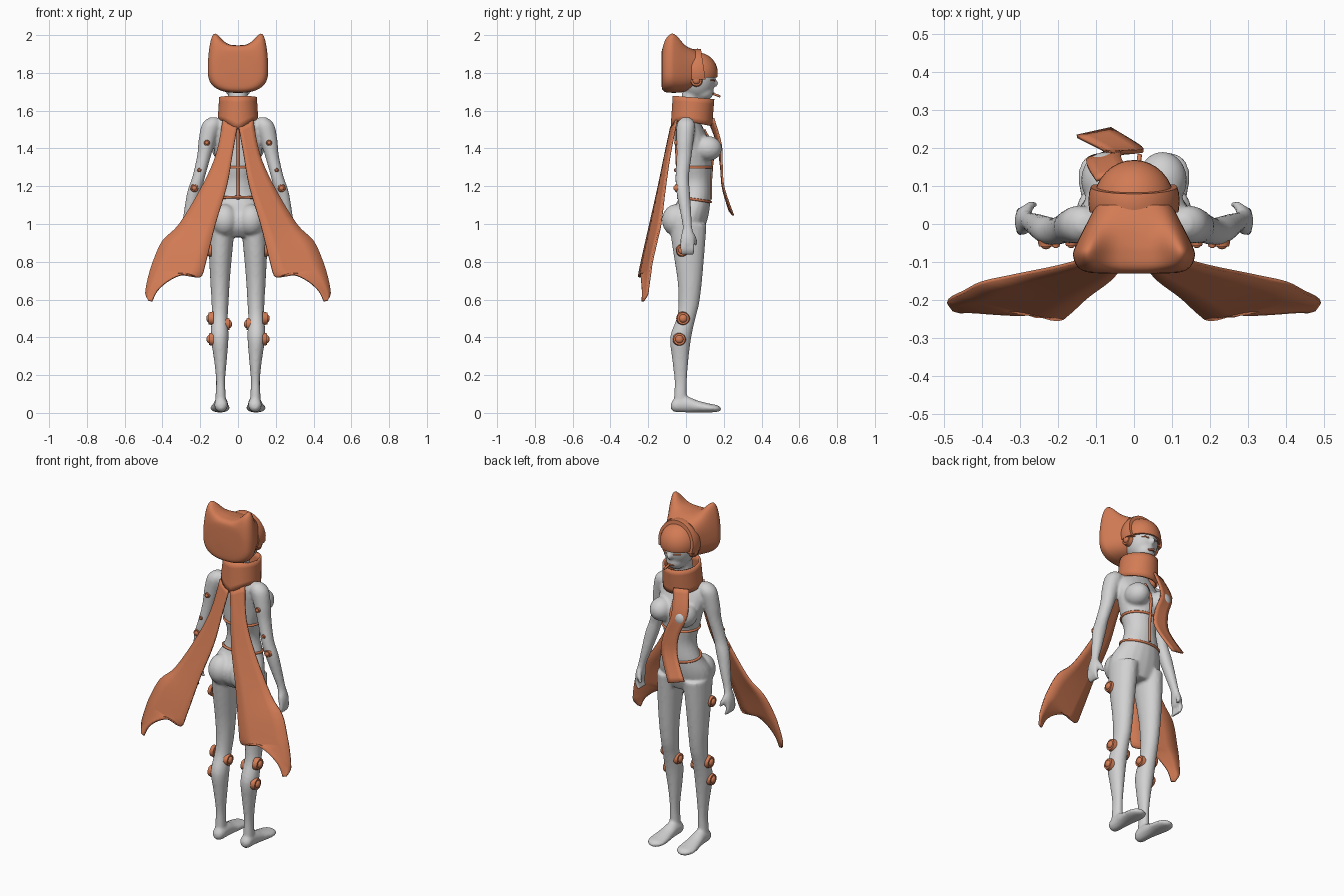
import bpy, bmesh, math
from mathutils import Vector, Matrix

cube = bpy.data.objects.get("Cube")
if cube:
    bpy.data.objects.remove(cube, do_unlink=True)


def material(name, rgb):
    mat = bpy.data.materials.new(name)
    mat.use_nodes = True
    mat.diffuse_color = (*rgb, 1)
    mat.node_tree.nodes["Principled BSDF"].inputs["Base Color"].default_value = (*rgb, 1)
    return mat


GREY = material("light grey", (.64, .64, .64))
ORANGE = material("burnt orange", (.65, .2, .09))


def spline(rows, steps=4):
    """Catmull-Rom interpolation through rows of numbers."""
    out = []
    for i in range(len(rows) - 1):
        a, b, c, d = (rows[max(0, min(len(rows) - 1, i + j))] for j in (-1, 0, 1, 2))
        for k in range(steps):
            t = k / steps
            out.append(tuple(q + .5 * t * (r - p + t * (2*p - 5*q + 4*r - s + t * (3*(q - r) + s - p)))
                             for p, q, r, s in zip(a, b, c, d)))
    return out + [tuple(rows[-1])]


def skin(bm, rows, closed=True, caps=True):
    """Bridge successive rows of points with quads."""
    grid = [[bm.verts.new(p) for p in row] for row in rows]
    n = len(grid[0])
    for a, b in zip(grid, grid[1:]):
        for i in range(n if closed else n - 1):
            j = (i + 1) % n
            bm.faces.new((a[i], a[j], b[j], b[i]))
    if closed and caps:
        bm.faces.new(grid[0])
        bm.faces.new(grid[-1])


def limb(bm, rings, side=1, upright=True, n=20):
    """Elliptical loft; each ring is x, y, z and two radii."""
    rows = []
    for x, y, z, a, b in spline(rings):
        circle = [(math.cos(i * math.tau / n) * a, math.sin(i * math.tau / n) * b) for i in range(n)]
        rows.append([(side * (x + u), y + (v if upright else 0), z + (0 if upright else v))
                     for u, v in circle])
    skin(bm, rows)


def ball(bm, loc, radii):
    m = Matrix.Translation(loc) @ Matrix.Diagonal((*radii, 1))
    bmesh.ops.create_uvsphere(bm, u_segments=32, v_segments=20, radius=1, matrix=m)


def cut(bm, co, away):
    """Remove everything on the side the normal points to and close the hole."""
    res = bmesh.ops.bisect_plane(bm, geom=bm.verts[:] + bm.edges[:] + bm.faces[:],
                                 plane_co=co, plane_no=away, clear_outer=True)
    edges = [e for e in res["geom_cut"] if isinstance(e, bmesh.types.BMEdge)]
    bmesh.ops.edgeloop_fill(bm, edges=edges)


def finish(name, bm, mat, angle=40, thickness=0):
    bmesh.ops.recalc_face_normals(bm, faces=bm.faces[:])
    mesh = bpy.data.meshes.new(name)
    bm.to_mesh(mesh)
    bm.free()
    obj = bpy.data.objects.new(name, mesh)
    bpy.context.collection.objects.link(obj)
    mesh.materials.append(mat)
    bpy.ops.object.select_all(action='DESELECT')
    obj.select_set(True)
    bpy.context.view_layer.objects.active = obj
    bpy.ops.object.shade_smooth_by_angle(angle=math.radians(angle))
    if thickness:
        solid = obj.modifiers.new("thickness", 'SOLIDIFY')
        solid.thickness, solid.offset = thickness, 0
    return obj


def tube(name, points, radius, cyclic=False):
    curve = bpy.data.curves.new(name, 'CURVE')
    curve.dimensions = '3D'
    curve.bevel_depth, curve.bevel_resolution, curve.use_fill_caps = radius, 2, True
    line = curve.splines.new('POLY')
    line.points.add(len(points) - 1)
    for p, co in zip(line.points, points):
        p.co = (*co, 1)
    line.use_cyclic_u = cyclic
    curve.materials.append(ORANGE)
    bpy.context.collection.objects.link(bpy.data.objects.new(name, curve))


def button(name, loc, direction, r):
    """Rimmed disc with a domed centre."""
    bm = bmesh.new()
    m = Matrix.Translation(loc) @ Vector(direction).to_track_quat('Z', 'Y').to_matrix().to_4x4()
    bmesh.ops.create_cone(bm, cap_ends=True, segments=20, radius1=r, radius2=r * .85, depth=r * .7, matrix=m)
    dome = m @ Matrix.Translation((0, 0, r * .3)) @ Matrix.Diagonal((.6, .6, .4, 1))
    bmesh.ops.create_uvsphere(bm, u_segments=16, v_segments=10, radius=r, matrix=dome)
    finish(name, bm, ORANGE)


# Body: overlapping lofts fused into one smooth skin
TORSO = [(0, .03, 1.7, .05, .05), (0, .02, 1.6, .055, .055), (0, .01, 1.56, .1, .06),
         (0, .02, 1.5, .14, .075), (0, .045, 1.4, .13, .095), (0, .045, 1.3, .105, .09),
         (0, .05, 1.22, .09, .08), (0, .045, 1.13, .115, .085), (0, .01, 1.05, .15, .11),
         (0, 0, .98, .15, .1), (0, .01, .93, .1, .07)]
LEG = [(.085, .01, 1, .07, .1), (.092, .015, .85, .062, .083), (.095, .02, .7, .052, .065),
       (.095, .015, .58, .045, .055), (.097, 0, .5, .043, .05), (.097, -.028, .4, .047, .056),
       (.093, -.03, .28, .034, .043), (.092, -.028, .17, .024, .033),
       (.092, -.03, .08, .028, .034), (.092, -.03, .03, .027, .034)]
FOOT = [(.09, -.08, .035, .015, .015), (.09, -.06, .04, .033, .035), (.09, 0, .045, .037, .043),
        (.093, .06, .034, .044, .032), (.095, .12, .026, .052, .024), (.095, .165, .023, .042, .018),
        (.095, .185, .02, .015, .008)]
ARM = [(.13, 0, 1.565, .02, .02), (.14, 0, 1.53, .05, .048), (.162, -.005, 1.45, .046, .046),
       (.18, -.01, 1.36, .037, .04), (.208, -.02, 1.25, .034, .036), (.232, -.015, 1.17, .037, .036),
       (.262, 0, 1.05, .027, .029), (.28, .008, .98, .021, .025), (.29, .008, .93, .022, .038),
       (.295, .008, .89, .018, .038)]
bm = bmesh.new()
limb(bm, TORSO)
ball(bm, (0, .06, 1.775), (.088, .096, .115))
ball(bm, (0, .085, 1.7), (.056, .062, .05))
ball(bm, (0, .154, 1.745), (.013, .017, .02))
for s in (1, -1):
    limb(bm, LEG, s)
    limb(bm, FOOT, s, upright=False)
    limb(bm, ARM, s)
    ball(bm, (s * .075, .115, 1.4), (.064, .075, .066))
    ball(bm, (s * .07, -.05, 1.02), (.072, .077, .085))
    for i in range(4):
        y = -.02 + i * .018
        limb(bm, [(.295, y, .91, .012, .011), (.298, y, .87, .012, .011), (.285, y, .838, .01, .009)], s)
    limb(bm, [(.285, .03, .95, .014, .014), (.272, .048, .915, .012, .012), (.262, .05, .885, .01, .01)], s)
body = finish("body", bm, GREY)
remesh = body.modifiers.new("fuse", 'REMESH')
remesh.mode, remesh.voxel_size, remesh.use_smooth_shade = 'VOXEL', .008, True
relax = body.modifiers.new("relax", 'SMOOTH')
relax.factor, relax.iterations = .5, 5

# Body straps following the torso sections
span = [r for r in spline(TORSO) if 1.13 <= r[2] <= 1.5]
tube("back_strap", [(0, r[1] - r[4], r[2]) for r in span], .008)
tube("front_strap", [(0, r[1] + r[4], r[2]) for r in span], .008)
for name, ring, tilt in (("chest_strap", TORSO[5], 0), ("waist_strap", TORSO[7], .15)):
    _, y, z, a, b = ring
    angles = [i * math.tau / 40 for i in range(40)]
    tube(name, [(a * math.cos(t), y + b * math.sin(t), z - tilt * b * math.sin(t)) for t in angles], .007, True)

# Hood with two swept points
def hood_ring(y, w, h, ear, n=64):
    ring = []
    for i in range(n):
        t = i * math.tau / n
        c, s = math.cos(t), math.sin(t)
        x = math.copysign(abs(c) ** (.6 if s > 0 else .8), c) * w
        z = 1.82 + math.copysign(abs(s) ** .7, s) * .125 * h
        ring.append((x, y, z + (ear * math.sin(2 * t) ** 2 if s > 0 else 0)))
    return ring


bm = bmesh.new()
HOOD = [(.05, .1, .8, 0), (0, .125, .95, .02), (-.05, .15, 1, .075), (-.08, .16, 1, .085),
        (-.11, .15, .97, .055), (-.126, .125, .85, .01), (-.13, .08, .6, 0)]
skin(bm, [hood_ring(*r) for r in spline(HOOD)])
finish("hood", bm, ORANGE, 50)

# Cap and the band behind it
bm = bmesh.new()
ball(bm, (0, .06, 1.8), (.105, .108, .108))
cut(bm, (0, 0, 1.775), (0, 0, -1))
finish("cap", bm, ORANGE)
bm = bmesh.new()
ball(bm, (0, .06, 1.8), (.12, .12, .128))
for co, away in (((0, 0, 1.765), (0, 0, -1)), ((0, .03, 0), (0, -1, 0)), ((0, .098, 1.8), (0, 1, .15))):
    cut(bm, co, away)
finish("cap_band", bm, ORANGE)

# Scarf collar, dipping to a point at the back
def collar_ring(f, n=48):
    ring = []
    for i in range(n):
        t = i * math.tau / n
        x, y = (.094 + .008 * f) * math.cos(t), .104 * math.sin(t)
        dip = .06 * max(0, 1 - abs(x) / .09) if y < 0 else 0
        ring.append((x, .04 - .012 * f + y, 1.67 - .08 * y - f * (.13 + .12 * y + dip)))
    return ring


bm = bmesh.new()
skin(bm, [collar_ring(i / 5) for i in range(6)], caps=False)
finish("scarf_collar", bm, ORANGE, 50, .012)


def ribbon(name, rows, side=1):
    """Cloth strip between two edges; each row is both edge points."""
    bm = bmesh.new()
    strip = []
    for r in spline(rows):
        a, b = Vector(r[:3]), Vector(r[3:])
        strip.append([(side * p.x, p.y, p.z) for p in (a.lerp(b, k / 4) for k in range(5))])
    skin(bm, strip, closed=False)
    finish(name, bm, ORANGE, 50, .01)


ribbon("scarf_tail", [(-.1, .115, 1.56, -.02, .145, 1.56), (-.125, .165, 1.43, -.035, .185, 1.42),
                      (-.08, .185, 1.3, .01, .19, 1.3), (-.08, .195, 1.19, .02, .2, 1.19),
                      (-.15, .23, 1.07, -.06, .25, 1.045)])
CAPE = [(.005, -.08, 1.51, .08, -.05, 1.55), (.03, -.11, 1.37, .115, -.085, 1.37),
        (.06, -.145, 1.2, .19, -.11, 1.2), (.12, -.19, 1, .31, -.135, 1),
        (.17, -.235, .8, .4, -.155, .91), (.2, -.25, .72, .45, -.18, .8),
        (.28, -.24, .735, .472, -.19, .73), (.36, -.235, .705, .487, -.2, .66),
        (.425, -.23, .65, .488, -.205, .625), (.455, -.23, .59, .475, -.225, .595)]

for s, side in ((1, "left"), (-1, "right")):
    ribbon(side + "_cape", CAPE, s)
    # Buttons on arms, legs and ears
    for part, x, y, z, r, d in (("upper_arm", .165, -.052, 1.43, .016, (0, -1, 0)),
                                ("elbow", .205, -.056, 1.285, .011, (0, -1, 0)),
                                ("forearm", .231, -.051, 1.19, .022, (0, -1, 0)),
                                ("thigh", .153, -.02, .86, .034, (s, 0, 0)),
                                ("outer_knee", .142, -.015, .5, .037, (s, 0, 0)),
                                ("inner_knee", .056, -.01, .47, .035, (-s, 0, 0)),
                                ("calf", .142, -.035, .39, .036, (s, 0, 0)),
                                ("ear", .09, .055, 1.76, .034, (s, 0, 0))):
        button(f"{side}_{part}_button", (s * x, y, z), d, r)
    tube(side + "_eye", [(s * .022, .151, 1.757), (s * .04, .146, 1.761), (s * .058, .131, 1.76)], .004)

# Mouth and the small stick held in it
tube("lips", [(-.02, .143, 1.69), (0, .148, 1.692), (.02, .143, 1.69)], .004)
tube("mouth_stick", [(.01, .14, 1.69), (.015, .182, 1.675)], .006)
